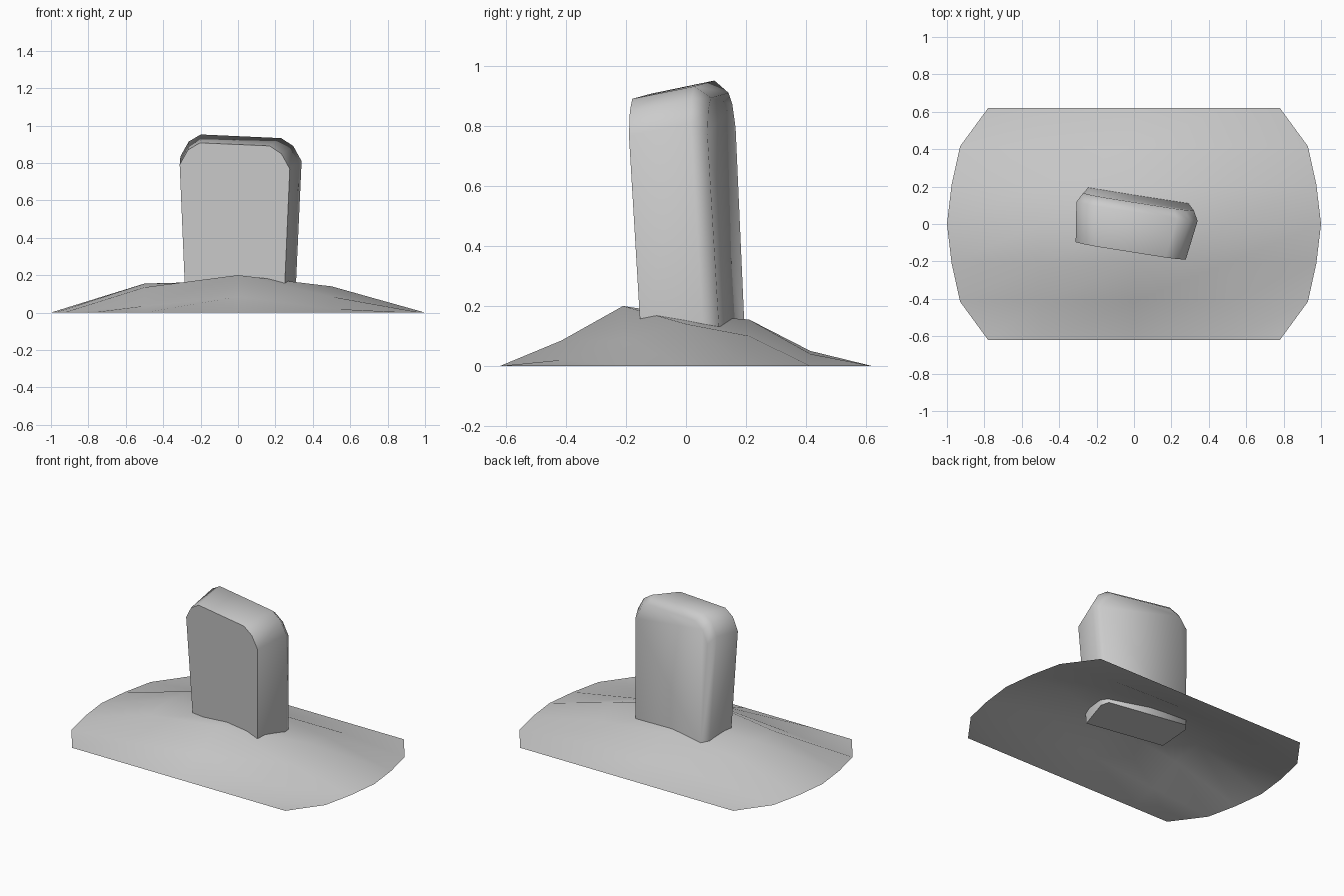
import bpy, bmesh, math

if "Cube" in bpy.data.objects:
    bpy.data.objects.remove(bpy.data.objects["Cube"])


def finish(name, bm, angle):
    bmesh.ops.recalc_face_normals(bm, faces=bm.faces)
    mesh = bpy.data.meshes.new(name)
    bm.to_mesh(mesh)
    bm.free()
    ob = bpy.data.objects.new(name, mesh)
    bpy.context.collection.objects.link(ob)
    bpy.ops.object.select_all(action='DESELECT')
    ob.select_set(True)
    bpy.context.view_layer.objects.active = ob
    bpy.ops.object.shade_smooth_by_angle(angle=math.radians(angle))
    return ob


def bridge(bm, a, b, closed):
    n = len(a)
    for i in range(n if closed else n - 1):
        j = (i + 1) % n
        bm.faces.new((a[i], a[j], b[j], b[i]))


# earth mound: open sheet, rows of (y, end x, heights at x = -0.5, 0, 0.5)
rows = [(-0.62, 0.78, 0, 0, 0),
        (-0.415, 0.93, 0.035, 0.085, 0.02),
        (-0.21, 0.975, 0.135, 0.2, 0.085),
        (0, 1.0, 0.155, 0.168, 0.14),
        (0.21, 0.975, 0.13, 0.155, 0.1),
        (0.415, 0.93, 0.045, 0.05, 0.04),
        (0.62, 0.78, 0, 0, 0)]
bm = bmesh.new()
prev = None
for y, end, left, mid, right in rows:
    pts = [(-end, 0), (-0.5, left), (0, mid), (0.5, right), (end, 0)]
    row = [bm.verts.new((x, y, z)) for x, z in pts]
    if prev:
        bridge(bm, prev, row, False)
    prev = row
for f in bm.faces:
    f.normal_update()
mound = finish("earth_mound", bm, 40)

# upright slab: three arched outlines (depth, half width, top height)
layers = [(-0.112, 0.298, 0.905), (0.103, 0.328, 0.937), (0.153, 0.300, 0.895)]
turn, lean = math.radians(-9), 0.052
bm = bmesh.new()
loops = []
for v, h, t in layers:
    half = [(h * 0.9, 0.1), (h, t - 0.12), (h - 0.045, t - 0.04), (h - 0.11, t)]
    outline = half + [(-u, z) for u, z in reversed(half)]
    loop = []
    for u, z in outline:
        x = u * math.cos(turn) - v * math.sin(turn)
        y = u * math.sin(turn) + v * math.cos(turn)
        # lean forward and sink slightly to the right at the top
        tilt = 0.035 * u * max(0, (z - 0.1) / 0.8)
        loop.append(bm.verts.new((x, y - lean * (z - 0.15), z + lean * y - tilt)))
    loops.append(loop)
bridge(bm, loops[0], loops[1], True)
bridge(bm, loops[1], loops[2], True)
bm.faces.new(loops[0])
bm.faces.new(loops[2])
slab = finish("standing_slab", bm, 65)
